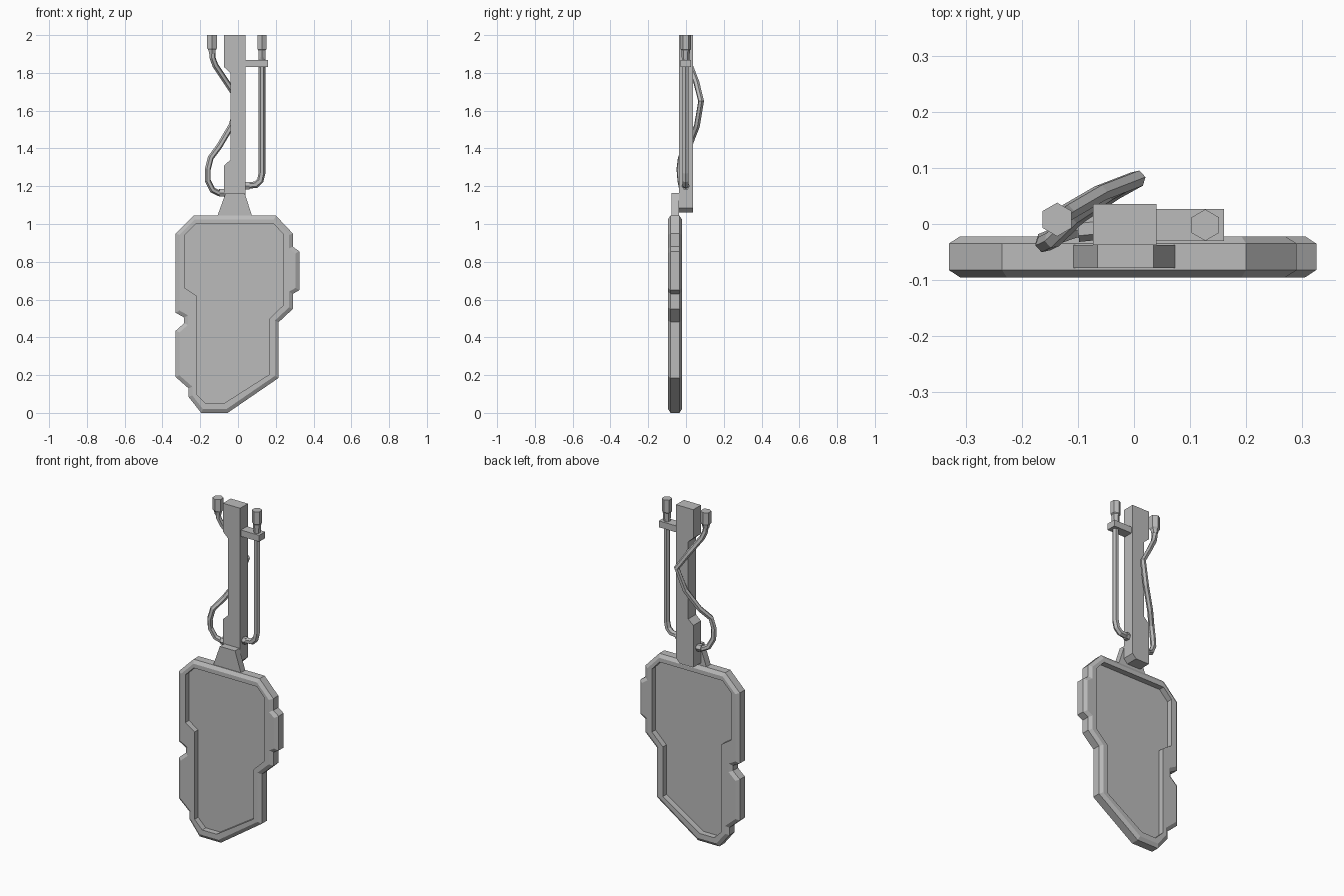
import bpy, bmesh
from mathutils import Vector

cube = bpy.data.objects.get("Cube")
if cube:
    bpy.data.objects.remove(cube)

grey = bpy.data.materials.new("plain_grey")
grey.use_nodes = True
COLOUR = (0.5, 0.5, 0.5, 1)
grey.diffuse_color = COLOUR
grey.node_tree.nodes["Principled BSDF"].inputs["Base Color"].default_value = COLOUR


def finish(name, bm):
    bmesh.ops.recalc_face_normals(bm, faces=bm.faces)
    mesh = bpy.data.meshes.new(name)
    bm.to_mesh(mesh)
    bm.free()
    mesh.materials.append(grey)
    obj = bpy.data.objects.new(name, mesh)
    bpy.context.collection.objects.link(obj)
    return obj


def loop(bm, pts, y):
    return [bm.verts.new((x, y, z)) for x, z in pts]


def bridge(bm, a, b):
    for i in range(len(a)):
        j = (i + 1) % len(a)
        bm.faces.new((a[i], a[j], b[j], b[i]))


def slab(name, pts, y0, y1):
    """Front-view profile extruded in depth."""
    bm = bmesh.new()
    a, b = loop(bm, pts, y0), loop(bm, pts, y1)
    bridge(bm, a, b)
    bm.faces.new(a)
    bm.faces.new(b)
    return finish(name, bm)


def inset(pts, d):
    """Mitred inward offset of a clockwise outline."""
    out = []
    for i, p in enumerate(pts):
        p = Vector(p)
        u = (p - Vector(pts[i - 1])).normalized()
        v = (Vector(pts[(i + 1) % len(pts)]) - p).normalized()
        n, m = Vector((u.y, -u.x)), Vector((v.y, -v.x))
        out.append(tuple(p + (n + m) * d / (1 + n.dot(m))))
    return out


def tube(name, pts, radius):
    """Six-sided pipe along a path."""
    curve = bpy.data.curves.new(name, 'CURVE')
    curve.dimensions = '3D'
    curve.bevel_depth = radius
    curve.bevel_resolution = 1
    curve.use_fill_caps = True
    spline = curve.splines.new('POLY')
    spline.points.add(len(pts) - 1)
    for point, co in zip(spline.points, pts):
        point.co = (*co, 1)
    spline.use_smooth = False
    temp = bpy.data.objects.new(name + "_path", curve)
    bpy.context.collection.objects.link(temp)
    graph = bpy.context.evaluated_depsgraph_get()
    mesh = bpy.data.meshes.new_from_object(temp.evaluated_get(graph))
    bpy.data.objects.remove(temp)
    mesh.materials.clear()
    mesh.materials.append(grey)
    mesh.shade_flat()
    mesh.name = name
    obj = bpy.data.objects.new(name, mesh)
    bpy.context.collection.objects.link(obj)


def hex_stack(name, x, y, sections):
    """Hexagonal fitting from (height, radius) sections."""
    bm = bmesh.new()
    rings = []
    for z, r in sections:
        ring = bmesh.ops.create_circle(bm, segments=6, radius=r)["verts"]
        bmesh.ops.translate(bm, verts=ring, vec=(x, y, z))
        rings.append(ring)
    for a, b in zip(rings, rings[1:]):
        bridge(bm, a, b)
    bm.faces.new(rings[0])
    bm.faces.new(rings[-1])
    finish(name, bm)


# Panel outlines, clockwise from the top left
outer = [(-.235, 1.045), (.2, 1.045), (.29, .95), (.29, .88), (.325, .855),
         (.325, .65), (.29, .63), (.29, .55), (.215, .48), (.215, .185),
         (-.055, 0), (-.195, 0), (-.262, .085), (-.262, .13), (-.33, .19),
         (-.33, .435), (-.285, .475), (-.285, .505), (-.33, .53), (-.33, .95)]
inner = [(-.225, 1), (.19, 1), (.24, .945), (.24, .57), (.168, .5), (.168, .205),
         (-.075, .05), (-.17, .05), (-.22, .1), (-.22, .62), (-.28, .66), (-.28, .945)]

# Bevelled frame around the panel
bm = bmesh.new()
small = inset(outer, .02)
rings = [loop(bm, small, -.095), loop(bm, outer, -.082),
         loop(bm, outer, -.035), loop(bm, small, -.022)]
for a, b in zip(rings, rings[1:]):
    bridge(bm, a, b)
holes = [loop(bm, inner, -.095), loop(bm, inner, -.022)]
bridge(bm, *holes)
for ring, hole in ((rings[0], holes[0]), (rings[-1], holes[1])):
    edges = [bm.edges.get((c[i - 1], c[i])) for c in (ring, hole) for i in range(len(c))]
    bmesh.ops.triangle_fill(bm, edges=edges, use_beauty=True)
flat = [f for f in bm.faces if len(f.verts) == 3]
bmesh.ops.dissolve_limit(bm, angle_limit=.01, verts=[], edges=list({
    e for f in flat for e in f.edges if all(len(g.verts) == 3 for g in e.link_faces)}))
finish("panel_frame", bm)

# Recessed sheet, visible from both sides
slab("panel_sheet", inner, -.061, -.056)

# Neck and post
slab("neck", [(-.11, 1.04), (-.065, 1.165), (.035, 1.165), (.075, 1.04)], -.078, -.037)
slab("post", [(-.073, 2), (.04, 2), (.04, 1.085), (.015, 1.06), (-.073, 1.06),
              (-.073, 1.31), (-.04, 1.34), (-.04, 1.8), (-.073, 1.83)], -.037, .036)
slab("pipe_bracket", [(.035, 1.83), (.035, 1.868), (.16, 1.868), (.16, 1.83)], -.03, .027)

# Straight pipe
tube("straight_pipe", [(.127, -.002, 1.94), (.127, -.002, 1.27), (.118, -.002, 1.23),
                       (.095, -.002, 1.208), (.03, -.002, 1.202)], .018)

# Curling hose that passes behind the post
tube("curling_hose", [(-.137, .008, 1.95), (-.135, .01, 1.88), (-.12, .02, 1.84),
                      (-.06, .055, 1.75), (.005, .08, 1.65), (-.035, .058, 1.52),
                      (-.1, .015, 1.41), (-.145, -.028, 1.35), (-.16, -.035, 1.29),
                      (-.16, -.03, 1.23), (-.135, -.02, 1.18), (-.105, -.01, 1.165),
                      (-.06, -.006, 1.165)], .016)

# Hexagonal end fittings and side collars
hex_stack("straight_pipe_cap", .127, -.002, [(1.86, .019), (1.92, .023), (1.925, .028), (2, .028)])
hex_stack("curling_hose_cap", -.137, .008, [(1.9, .018), (1.92, .022), (1.93, .03), (2, .03)])
tube("straight_pipe_collar", [(.03, -.002, 1.202), (.06, -.002, 1.202)], .022)
tube("curling_hose_collar", [(-.1, -.01, 1.165), (-.06, -.006, 1.165)], .022)
